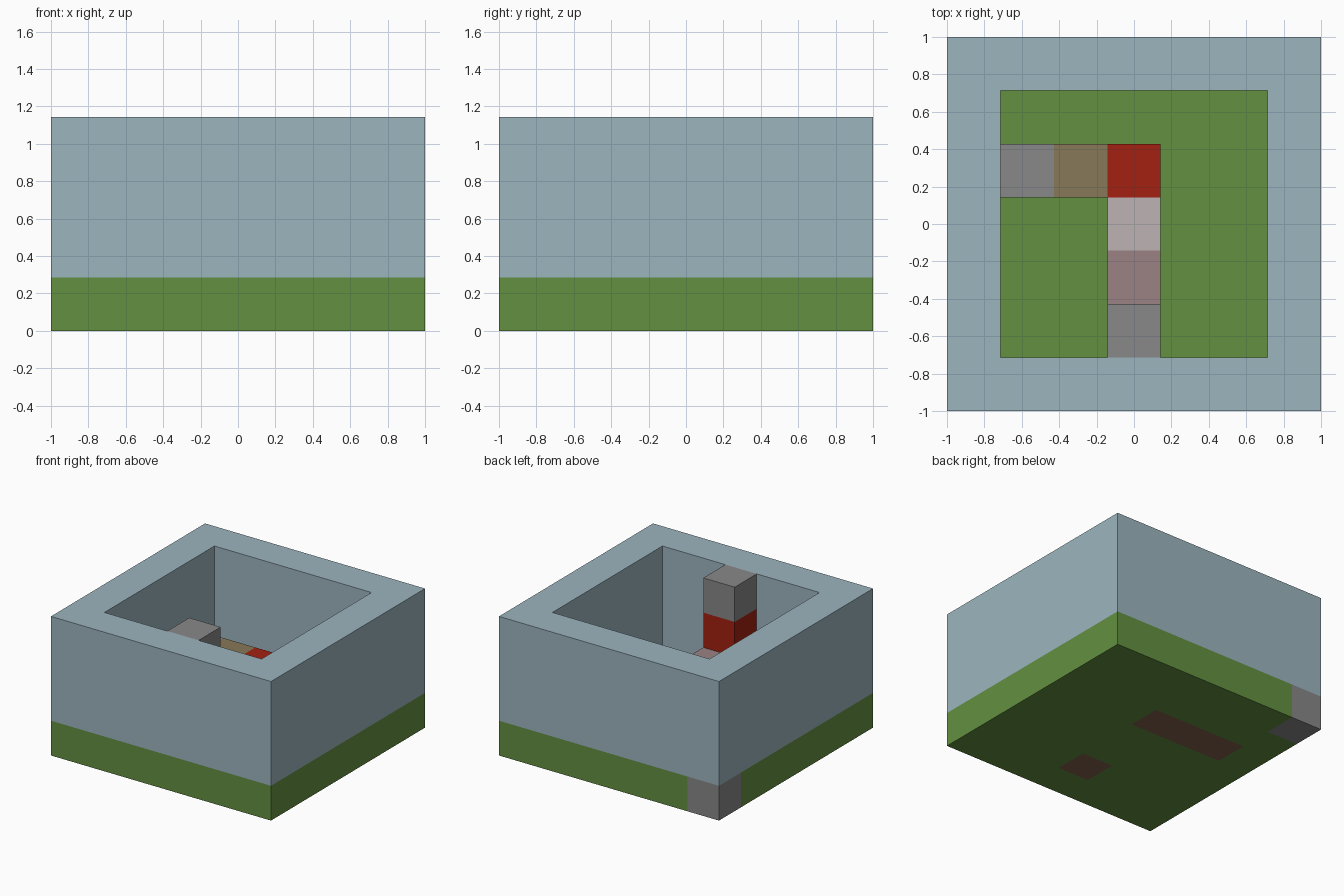
import bpy
import bmesh
from mathutils import Vector

if "Cube" in bpy.data.objects:
    bpy.data.objects.remove(bpy.data.objects["Cube"], do_unlink=True)

N = 7            # blocks per side
HEIGHT = 4       # layers of blocks
S = 2 / N        # block size


def linear(c):
    c /= 255
    return c / 12.92 if c <= 0.04045 else ((c + 0.055) / 1.055) ** 2.4


def material(name, *rgb):
    mat = bpy.data.materials.new(name)
    mat.use_nodes = True
    colour = [linear(c) for c in rgb] + [1]
    mat.diffuse_color = colour
    mat.node_tree.nodes["Principled BSDF"].inputs["Base Color"].default_value = colour
    return mat


grass = material("grass green", 98, 144, 65)
glass = material("pale blue", 156, 181, 191)
stone = material("stone grey", 136, 136, 136)
tan = material("tan", 135, 120, 88)
red = material("red", 163, 33, 17)
light = material("light grey", 189, 180, 180)
pink = material("dusty pink", 155, 130, 130)
earth = material("earth brown", 132, 95, 78)

# Blocks of each part, as column, row and layer
corner = (0, N - 1, 0)
soil = [(1, 4, 0), (2, 4, 0), (3, 4, 0), (3, 1, 0)]
ground = [(i, j, 0) for i in range(N) for j in range(N)
          if (i, j, 0) != corner and (i, j, 0) not in soil]
walls = [(i, j, k) for i in range(N) for j in range(N) for k in range(1, HEIGHT)
         if i in (0, N - 1) or j in (0, N - 1)]

parts = [
    ("ground", grass, ground),
    ("ground_corner", stone, [corner]),
    ("buried_soil", earth, soil),
    ("walls", glass, walls),
    ("path_start", stone, [(1, 4, 1)]),
    ("path_tan", tan, [(2, 4, 1)]),
    ("path_corner", red, [(3, 4, 1)]),
    ("path_light", light, [(3, 3, 1)]),
    ("path_pink", pink, [(3, 2, 1)]),
    ("tower_base", stone, [(3, 1, 1)]),
    ("tower_middle", red, [(3, 1, 2)]),
    ("tower_top", stone, [(3, 1, 3)]),
]
solid = {cell for _, _, cells in parts for cell in cells}
AXES = [Vector(a) for a in ((1, 0, 0), (0, 1, 0), (0, 0, 1))]


def build(name, mat, cells):
    """Join blocks into one shell, keeping only sides that touch open air."""
    bm = bmesh.new()
    for cell in cells:
        centre = Vector(cell) + Vector((0.5, 0.5, 0.5)) - Vector((N / 2, N / 2, 0))
        for a in range(3):
            for sign in (-1, 1):
                n = AXES[a] * sign
                if tuple(int(c + d) for c, d in zip(cell, n)) in solid:
                    continue
                u, v = AXES[(a + 1) % 3] / 2, AXES[(a + 2) % 3] / 2 * sign
                mid = centre + n / 2
                corners = (mid - u - v, mid + u - v, mid + u + v, mid - u + v)
                bm.faces.new([bm.verts.new(p * S) for p in corners])
    bmesh.ops.remove_doubles(bm, verts=bm.verts[:], dist=0.001)
    mesh = bpy.data.meshes.new(name)
    bm.to_mesh(mesh)
    bm.free()
    mesh.materials.append(mat)
    bpy.context.collection.objects.link(bpy.data.objects.new(name, mesh))


for part in parts:
    build(*part)
